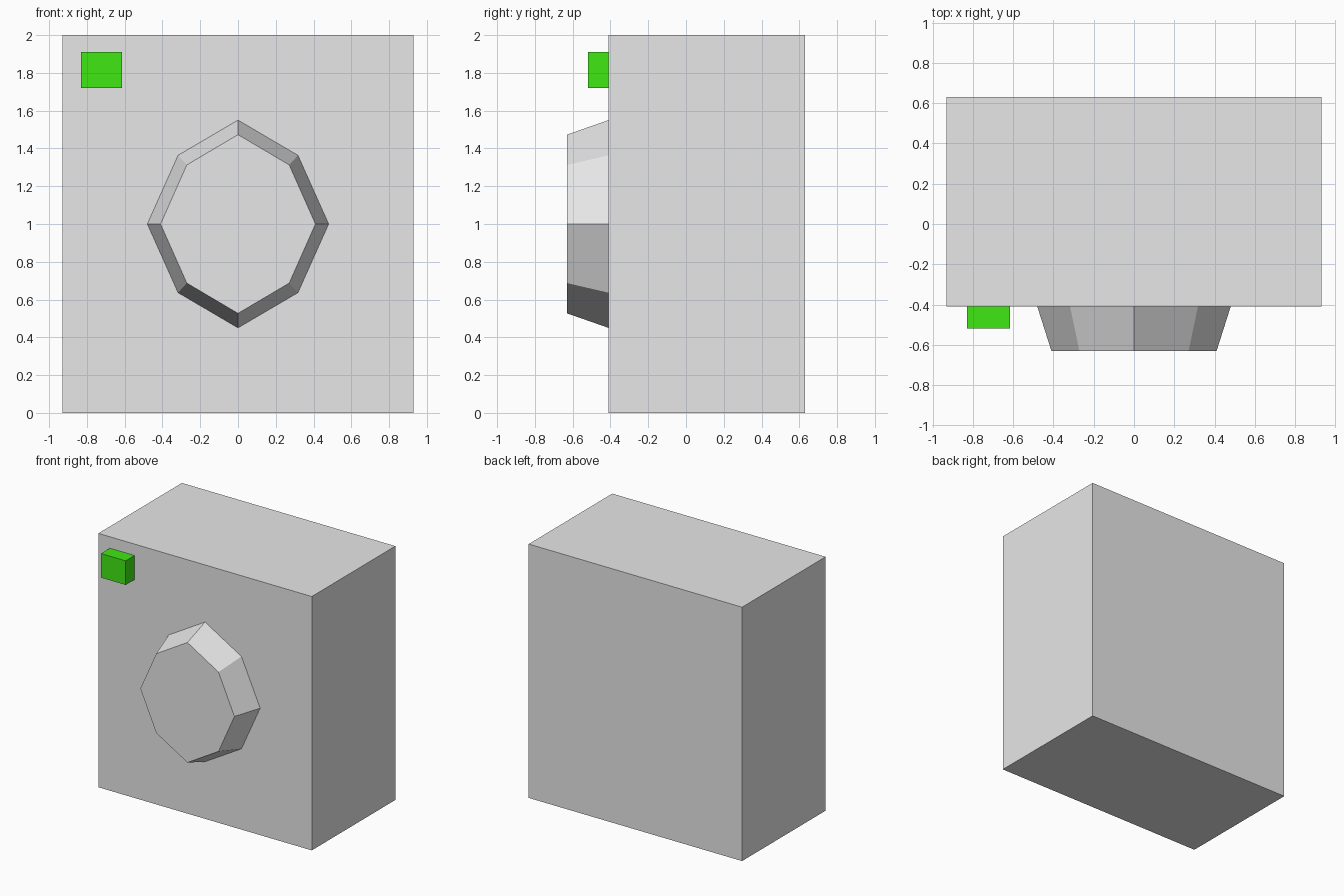
import bpy
import bmesh
from math import radians, sin, cos

cube = bpy.data.objects.get("Cube")
if cube:
    bpy.data.objects.remove(cube, do_unlink=True)


def make_material(name, color):
    mat = bpy.data.materials.new(name)
    mat.use_nodes = True
    mat.diffuse_color = (*color, 1)
    mat.node_tree.nodes["Principled BSDF"].inputs["Base Color"].default_value = (*color, 1)
    return mat


def add_object(name, bm, mat):
    bmesh.ops.recalc_face_normals(bm, faces=bm.faces)
    mesh = bpy.data.meshes.new(name)
    bm.to_mesh(mesh)
    bm.free()
    mesh.materials.append(mat)
    obj = bpy.data.objects.new(name, mesh)
    bpy.context.collection.objects.link(obj)
    return obj


def add_box(name, low, high, mat):
    bm = bmesh.new()
    bmesh.ops.create_cube(bm, size=1)
    for v in bm.verts:
        v.co = [(a + b) / 2 + c * (b - a) for a, b, c in zip(low, high, v.co)]
    return add_object(name, bm, mat)


def octagon(bm, y, half_width, half_height, center_z):
    # Upright eight-sided ring with slightly pulled-in diagonal corners
    ring = []
    for i in range(8):
        angle = radians(45 * i)
        pull = 0.935 if i % 2 else 1
        ring.append(bm.verts.new((half_width * pull * cos(angle), y,
                                  center_z + half_height * pull * sin(angle))))
    return ring


grey = make_material("light grey", (0.8, 0.8, 0.8))
green = make_material("bright green", (0.055, 0.84, 0.007))

# Main cabinet
add_box("body", (-0.93, -0.41, 0), (0.93, 0.63, 2), grey)

# Small indicator block in the upper front corner
add_box("indicator", (-0.83, -0.52, 1.72), (-0.615, -0.41, 1.91), green)

# Tapered eight-sided door on the front
bm = bmesh.new()
back = octagon(bm, -0.41, 0.48, 0.55, 1)
front = octagon(bm, -0.63, 0.41, 0.473, 1)
bm.faces.new(front)
for i in range(8):
    j = (i + 1) % 8
    bm.faces.new((back[i], back[j], front[j], front[i]))
door = add_object("door", bm, grey)
# Open at the back, so face the rim and front outward explicitly
bm = bmesh.new()
bm.from_mesh(door.data)
bm.faces.ensure_lookup_table()
bm.normal_update()
if bm.faces[0].normal.y > 0:
    bmesh.ops.reverse_faces(bm, faces=bm.faces)
bm.to_mesh(door.data)
bm.free()
